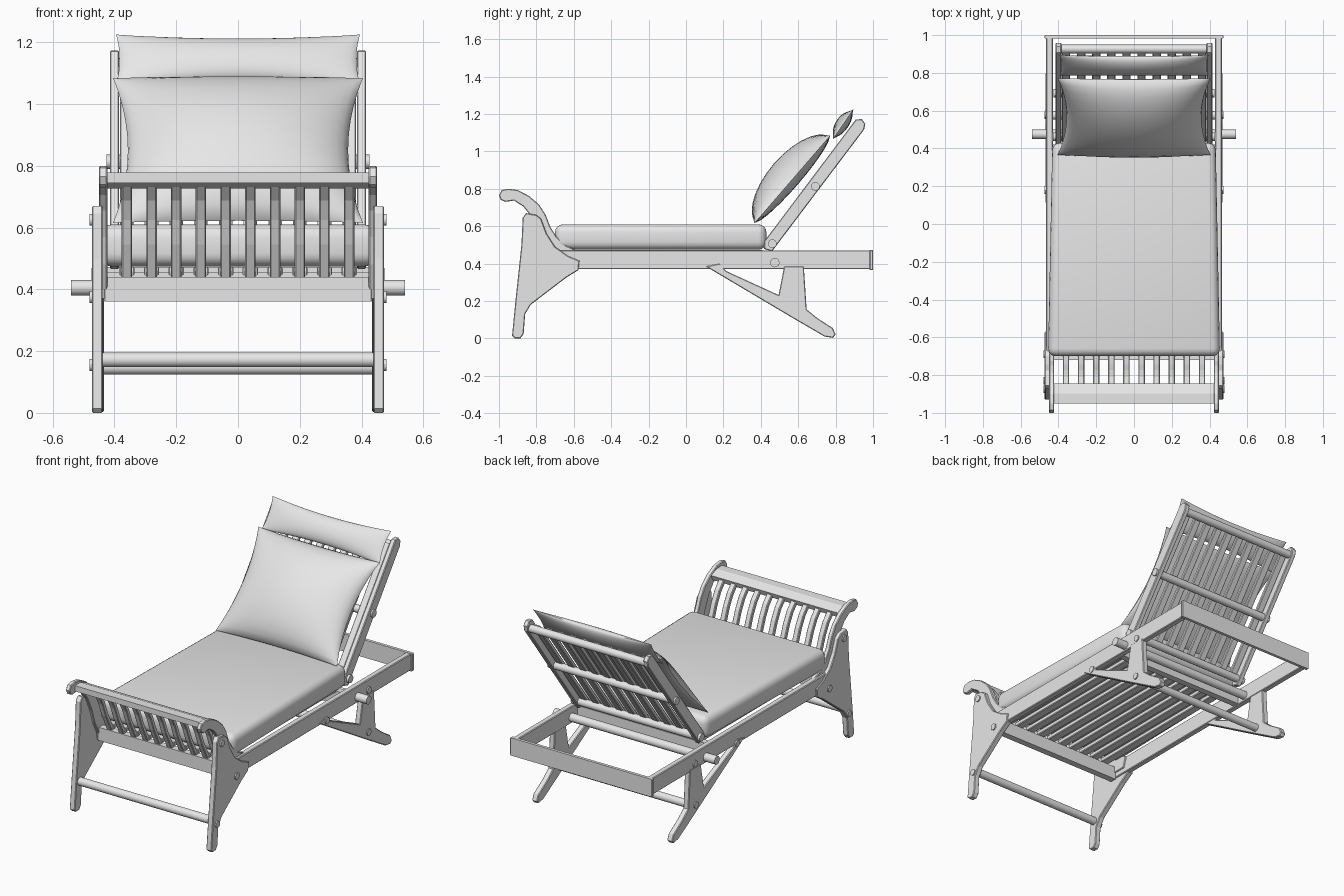
import bpy, bmesh, math
from mathutils import Vector, Matrix

old = bpy.data.objects.get("Cube")
if old:
    bpy.data.objects.remove(old, do_unlink=True)

grey = bpy.data.materials.new("light_grey")
grey.use_nodes = True
grey.diffuse_color = (0.8, 0.8, 0.8, 1)
grey.node_tree.nodes["Principled BSDF"].inputs["Base Color"].default_value = (0.8, 0.8, 0.8, 1)


def finish(name, bm, mirror=False, smooth=False):
    bmesh.ops.recalc_face_normals(bm, faces=bm.faces)
    mesh = bpy.data.meshes.new(name)
    bm.to_mesh(mesh)
    bm.free()
    mesh.materials.append(grey)
    ob = bpy.data.objects.new(name, mesh)
    bpy.context.scene.collection.objects.link(ob)
    if smooth:
        for other in bpy.context.selected_objects:
            other.select_set(False)
        ob.select_set(True)
        bpy.context.view_layer.objects.active = ob
        bpy.ops.object.shade_smooth_by_angle(angle=math.radians(40))
    if mirror:
        ob.modifiers.new("Mirror", 'MIRROR')
    return ob


def plate(name, profile, x0, x1, mirror=False, bevel=0.004):
    """Side profile of (y, z) points extruded from x0 to x1."""
    bm = bmesh.new()
    face = bm.faces.new([bm.verts.new((x0, y, z)) for y, z in profile])
    new = bmesh.ops.extrude_face_region(bm, geom=[face])["geom"]
    verts = [v for v in new if isinstance(v, bmesh.types.BMVert)]
    bmesh.ops.translate(bm, verts=verts, vec=(x1 - x0, 0, 0))
    if bevel:
        rim = [e for e in bm.edges if abs(e.verts[0].co.x - e.verts[1].co.x) < 1e-6]
        bmesh.ops.bevel(bm, geom=rim, offset=bevel, segments=1, affect='EDGES')
    return finish(name, bm, mirror)


def box(y0, y1, z0, z1):
    return [(y0, z0), (y1, z0), (y1, z1), (y0, z1)]


def band(path, thick):
    """Closed outline of constant thickness around a (y, z) path."""
    pts = [Vector(p) for p in path]
    upper, lower = [], []
    for i, p in enumerate(pts):
        d = (pts[min(i + 1, len(pts) - 1)] - pts[max(i - 1, 0)]).normalized()
        n = Vector((-d.y, d.x)) * thick / 2
        upper.append(tuple(p + n))
        lower.append(tuple(p - n))
    return upper + lower[::-1]


def rod(name, y, z, r, x0, x1, mirror=False, sides=16):
    bm = bmesh.new()
    place = Matrix.Translation(((x0 + x1) / 2, y, z)) @ Matrix.Rotation(math.pi / 2, 4, 'Y')
    bmesh.ops.create_cone(bm, cap_ends=True, segments=sides, radius1=r, radius2=r,
                          depth=x1 - x0, matrix=place)
    return finish(name, bm, mirror, smooth=True)


def pillow(name, low, high, half_width, front, back, pinch_x, pinch_len, nu=20, nv=14):
    """Knife-edge pillow with pointed corners, lying along the line low-high."""
    a, b = Vector((0, *low)), Vector((0, *high))
    axis = (b - a) / 2
    mid = (a + b) / 2
    normal = Vector((0, -axis.z, axis.y)).normalized()
    bm = bmesh.new()
    for depth in (front, -back):
        grid = []
        for j in range(nv + 1):
            v = -math.cos(math.pi * j / nv)
            row = []
            for i in range(nu + 1):
                u = -math.cos(math.pi * i / nu)
                puff = ((1 - u * u) * (1 - v * v)) ** 0.55
                x = half_width * u * (1 - pinch_x * (1 - v * v))
                along = v * (1 - pinch_len * (1 - u * u))
                row.append(bm.verts.new(Vector((x, 0, 0)) + mid + axis * along + normal * depth * puff))
            grid.append(row)
        for j in range(nv):
            for i in range(nu):
                bm.faces.new((grid[j][i], grid[j][i + 1], grid[j + 1][i + 1], grid[j + 1][i]))
    bmesh.ops.remove_doubles(bm, verts=bm.verts, dist=0.0008)
    return finish(name, bm, smooth=True)


slat_x = [-0.36 + 0.08 * i for i in range(10)]

# Bed frame
plate("side_rail", box(-0.72, 0.99, 0.37, 0.47), 0.43, 0.465, mirror=True)
plate("rear_end_board", box(0.982, 1.0, 0.365, 0.472), -0.475, 0.475)
plate("front_cross_rail", box(-0.72, -0.68, 0.36, 0.44), -0.435, 0.435)
plate("seat_rear_cross_rail", box(0.38, 0.42, 0.375, 0.455), -0.435, 0.435)
for x in slat_x:
    plate("seat_slat", box(-0.7, 0.41, 0.445, 0.472), x - 0.025, x + 0.025)

# Front legs
front_leg = [(-0.93, 0.015), (-0.915, 0), (-0.885, 0), (-0.868, 0.025), (-0.86, 0.13),
             (-0.83, 0.18), (-0.64, 0.325), (-0.575, 0.365), (-0.57, 0.415), (-0.63, 0.44),
             (-0.70, 0.49), (-0.745, 0.56), (-0.775, 0.64), (-0.80, 0.66), (-0.855, 0.67),
             (-0.873, 0.645), (-0.88, 0.5), (-0.912, 0.2)]
plate("front_leg", front_leg, 0.438, 0.473, mirror=True)
rod("front_stretcher", -0.88, 0.172, 0.024, -0.445, 0.445)

# Scrolled footboard
scroll = [(-1.0, 0.765), (-0.985, 0.793), (-0.95, 0.8), (-0.90, 0.793), (-0.84, 0.762),
          (-0.785, 0.715), (-0.75, 0.66), (-0.725, 0.595), (-0.69, 0.54), (-0.64, 0.495),
          (-0.58, 0.468), (-0.6, 0.40), (-0.72, 0.40), (-0.76, 0.48), (-0.79, 0.57),
          (-0.83, 0.655), (-0.87, 0.705), (-0.92, 0.737), (-0.965, 0.73), (-0.99, 0.74)]
plate("footboard_post", scroll, 0.423, 0.45, mirror=True)
plate("footboard_top_board",
      band([(-0.95, 0.762), (-0.90, 0.762), (-0.85, 0.742)], 0.034), -0.43, 0.43)
foot_curve = [(-0.865, 0.745), (-0.82, 0.695), (-0.785, 0.63), (-0.755, 0.55),
              (-0.725, 0.49), (-0.695, 0.43)]
for x in slat_x:
    plate("footboard_slat", band(foot_curve, 0.025), x - 0.017, x + 0.017)

# Rear legs: slanted runner with an upright
rear_leg = [(0.105, 0.385), (0.18, 0.40), (0.215, 0.36), (0.495, 0.232), (0.525, 0.385),
            (0.63, 0.385), (0.645, 0.155), (0.70, 0.11), (0.785, 0.055), (0.80, 0.02),
            (0.785, 0.003), (0.74, 0.01), (0.56, 0.115)]
plate("rear_leg", rear_leg, 0.433, 0.468, mirror=True)
rod("rear_stretcher", 0.575, 0.147, 0.023, -0.44, 0.44)
rod("axle", 0.475, 0.405, 0.025, -0.54, 0.54)

# Reclined backrest
low, high = Vector((0.435, 0.485)), Vector((0.935, 1.15))
lean = (high - low).normalized()
out = Vector((-lean.y, lean.x))


def on_back(t, n=0.0):
    return tuple(low.lerp(high, t) + out * n)


back_rail = [on_back(0, -0.032), on_back(0.98, -0.034), on_back(1.015, -0.02),
             on_back(1.025, 0.01), on_back(1.0, 0.034), on_back(0.02, 0.034), on_back(-0.02, 0.01)]
plate("backrest_rail", back_rail, 0.385, 0.415, mirror=True)
for x in slat_x:
    plate("backrest_slat", band([on_back(0.03, 0.012), on_back(0.97, 0.012)], 0.022),
          x - 0.022, x + 0.022)
for name, t, half in (("top", 0.97, 0.395), ("middle", 0.5, 0.425), ("bottom", 0.04, 0.43)):
    rod("backrest_" + name + "_bar", *on_back(t, -0.008), 0.023, -half, half)

# Bolt heads
for y, z, x in ((-0.83, 0.625, 0.473), (-0.69, 0.375, 0.473), (-0.875, 0.155, 0.473),
                (0.18, 0.375, 0.466), (0.58, 0.405, 0.465), (0.575, 0.155, 0.467)):
    rod("bolt_head", y, z, 0.02, x - 0.01, x + 0.007, mirror=True, sides=10)

# Seat cushion, slightly narrower toward the back
bm = bmesh.new()
bmesh.ops.create_cube(bm, size=1, matrix=Matrix.Translation((0, -0.135, 0.542))
                      @ Matrix.Diagonal((0.91, 1.13, 0.135, 1)))
for v in bm.verts:
    if v.co.y > 0:
        v.co.x *= 0.95
bmesh.ops.bevel(bm, geom=bm.edges[:], offset=0.042, segments=4, profile=0.5, affect='EDGES')
finish("seat_cushion", bm, smooth=True)

# Loose pillows
pillow("back_pillow", (0.365, 0.615), (0.772, 1.085), 0.405, 0.13, 0.04, 0.12, 0.03)
pillow("head_pillow", (0.785, 1.065), (0.895, 1.225), 0.395, 0.04, 0.03, 0.03, 0.2)
